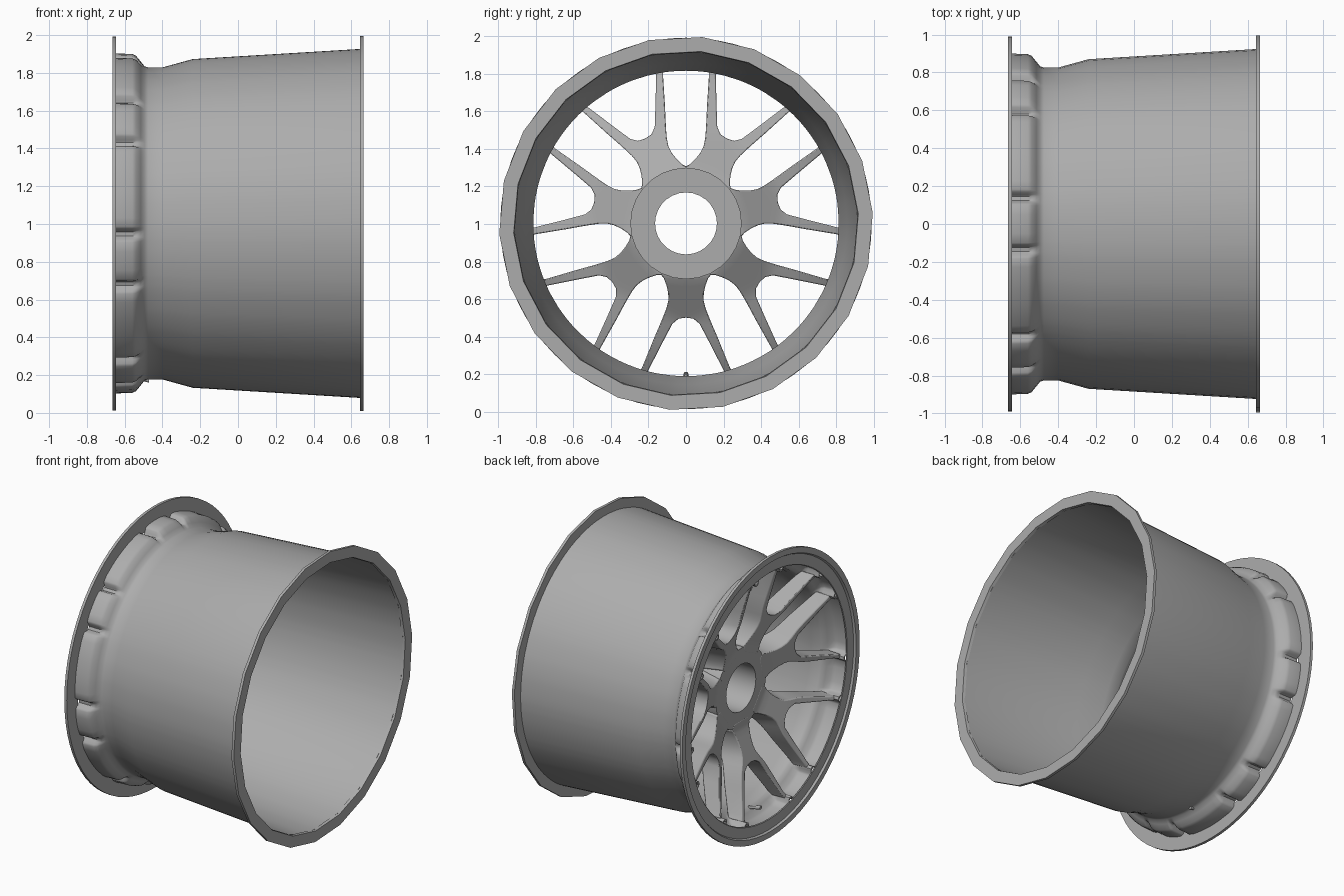
import bpy, bmesh
from math import sin, cos, radians

if "Cube" in bpy.data.objects:
    bpy.data.objects.remove(bpy.data.objects["Cube"])

CZ = 1.003          # height of the wheel axis
N = 7               # number of Y spokes
STEP = 360 / N
END = 16.6          # angle of a branch end from its spoke's middle

metal = bpy.data.materials.new("dark_grey_metal")
metal.diffuse_color = (0.415, 0.415, 0.415, 1)
metal.use_nodes = True
metal.node_tree.nodes["Principled BSDF"].inputs["Base Color"].default_value = metal.diffuse_color


def finish(name, bm, angle=35, bevel=0):
    bmesh.ops.recalc_face_normals(bm, faces=bm.faces)
    me = bpy.data.meshes.new(name)
    bm.to_mesh(me)
    bm.free()
    me.materials.append(metal)
    ob = bpy.data.objects.new(name, me)
    ob.location.z = CZ
    bpy.context.collection.objects.link(ob)
    if bevel:
        m = ob.modifiers.new("Bevel", 'BEVEL')
        m.width, m.segments, m.limit_method = bevel, 2, 'ANGLE'
        m.angle_limit = radians(40)
    bpy.ops.object.select_all(action='DESELECT')
    ob.select_set(True)
    bpy.context.view_layer.objects.active = ob
    bpy.ops.object.shade_smooth_by_angle(angle=radians(angle))
    return ob


def lathe(name, profile, angles, radius=lambda x, r, a: r, smooth=35):
    """Closed (x, r) profile swept round the x axis; angles in degrees from up."""
    bm = bmesh.new()
    rings = []
    for a in angles:
        t = radians(a)
        ring = []
        for x, r in profile:
            q = radius(x, r, a)
            ring.append(bm.verts.new((x, q * sin(t), q * cos(t))))
        rings.append(ring)
    k = len(profile)
    for i, ring in enumerate(rings):
        nxt = rings[(i + 1) % len(rings)]
        for j in range(k):
            bm.faces.new((ring[j], ring[(j + 1) % k], nxt[(j + 1) % k], nxt[j]))
    return finish(name, bm, smooth)


def even(n, start=0):
    return [start + 360 * i / n for i in range(n)]


# Barrel: thin wall, with pockets at the front parted by a groove at each branch end
half = [2.75, 5.5, 11, 13.9, 14.7, 15.3, 15.9, 17.3, 17.9, 18.5, 19.3, 22.5]
offsets = [-25.7] + [-h for h in reversed(half)] + [0] + half
barrel_angles = [180 + STEP * i + o for i in range(N) for o in offsets]
WALL_OUT, WALL_IN = 0.852, 0.838    # wall radii at the bottom of a groove


def grooved(x, r, a):
    if x > -0.51:
        return r
    o = abs((a - 180 + STEP / 2) % STEP - STEP / 2)
    d = abs(o - END)
    f = 1 if d < 0.9 else 0.75 if d < 1.5 else 0.3 if d < 2.1 else 0.1 if d < 2.8 else 0
    # the outside of the wall is listed with radii that pair with the inside ones
    low = WALL_IN if (x, r) in inner else WALL_OUT
    return r - max(r - low, 0) * f


outer = [(-0.648, 0.90), (-0.56, 0.897), (-0.54, 0.888), (-0.515, 0.857), (-0.495, 0.832),
         (-0.475, 0.826), (-0.40, 0.826), (-0.24, 0.87), (0.65, 0.924)]
inner = [(0.65, 0.914), (-0.24, 0.858), (-0.40, 0.814), (-0.475, 0.814),
         (-0.495, 0.82), (-0.515, 0.842), (-0.54, 0.874), (-0.56, 0.884), (-0.648, 0.887)]
lathe("barrel", outer + inner, barrel_angles, grooved, 45)

# Rim flanges: round with a small step at the front, coarse at the rear
lathe("front_flange", [(-0.664, 0.99), (-0.645, 0.99), (-0.645, 0.865),
                       (-0.65, 0.87), (-0.65, 0.942), (-0.664, 0.95)], even(72))
lathe("rear_flange", [(0.645, 0.997), (0.664, 0.997), (0.664, 0.92), (0.645, 0.916)],
      even(22, 5))

# Hub with centre bore
lathe("hub", [(-0.43, 0.165), (-0.43, 0.28), (-0.20, 0.297), (-0.20, 0.165)], even(28))

# Y spokes: (sideways, radius) points of the outer and inner edge of one half
outer_edge = [(0.112, 0.23), (0.137, 0.27), (0.119, 0.293), (0.105, 0.33), (0.096, 0.37),
              (0.095, 0.41), (0.105, 0.45), (0.12, 0.49), (0.14, 0.54), (0.17, 0.61),
              (0.235, 0.77), (0.257, 0.803)]
inner_edge = [(0, 0.23), (0, 0.27), (0, 0.30), (0, 0.34), (0, 0.39),
              (0, 0.44), (0, 0.502), (0.04, 0.508), (0.072, 0.535), (0.122, 0.63),
              (0.200, 0.782), (0.215, 0.816)]


def depth_at(r, points):
    for (r0, x0), (r1, x1) in zip(points, points[1:]):
        if r <= r1:
            return x0 + (x1 - x0) * (r - r0) / (r1 - r0)
    return points[-1][1]


FRONT = [(0.2, -0.43), (0.28, -0.432), (0.5, -0.51), (0.75, -0.59), (0.83, -0.625)]
BACK = [(0.2, -0.21), (0.28, -0.22), (0.5, -0.37), (0.75, -0.47), (0.83, -0.53)]


def spoke(name, angle):
    bm = bmesh.new()
    for s in (1, -1):
        rows = []
        for (to, ro), (ti, ri) in zip(outer_edge, inner_edge):
            mid = (to + ti) / 2 if ti > 0.05 else ti
            row = []
            for t, r in ((to, ro), (ti, ri)):
                front_t = t + (mid - t) * 0.3       # narrower in front
                row += [bm.verts.new((depth_at(r, FRONT), s * front_t, r)),
                        bm.verts.new((depth_at(r, BACK), s * t, r))]
            rows.append(row)
        for i, (a, b) in enumerate(zip(rows, rows[1:])):
            bm.faces.new((a[0], a[2], b[2], b[0]))
            bm.faces.new((a[1], a[3], b[3], b[1]))
            bm.faces.new((a[0], a[1], b[1], b[0]))
            if i >= 6:
                bm.faces.new((a[2], a[3], b[3], b[2]))
        for e in (rows[0], rows[-1]):
            bm.faces.new((e[0], e[1], e[3], e[2]))
    bmesh.ops.remove_doubles(bm, verts=bm.verts, dist=0.0005)
    ob = finish(name, bm, 40, 0.006)
    ob.rotation_euler.x = -radians(angle)
    return ob


for i in range(N):
    spoke(f"spoke_{i + 1}", 180 + STEP * i)

# Valve stem with cap at the bottom of the rim
for name, r, x0, x1 in (("valve_stem", 0.011, -0.47, -0.56), ("valve_cap", 0.015, -0.55, -0.585)):
    bm = bmesh.new()
    bmesh.ops.create_cone(bm, cap_ends=True, segments=12, radius1=r, radius2=r * 0.85,
                          depth=x0 - x1)
    for v in bm.verts:
        x = (x0 + x1) / 2 - v.co.z
        v.co = (x, v.co.y, v.co.x - 0.825 - (x + 0.5) * 0.25)
    finish(name, bm)
